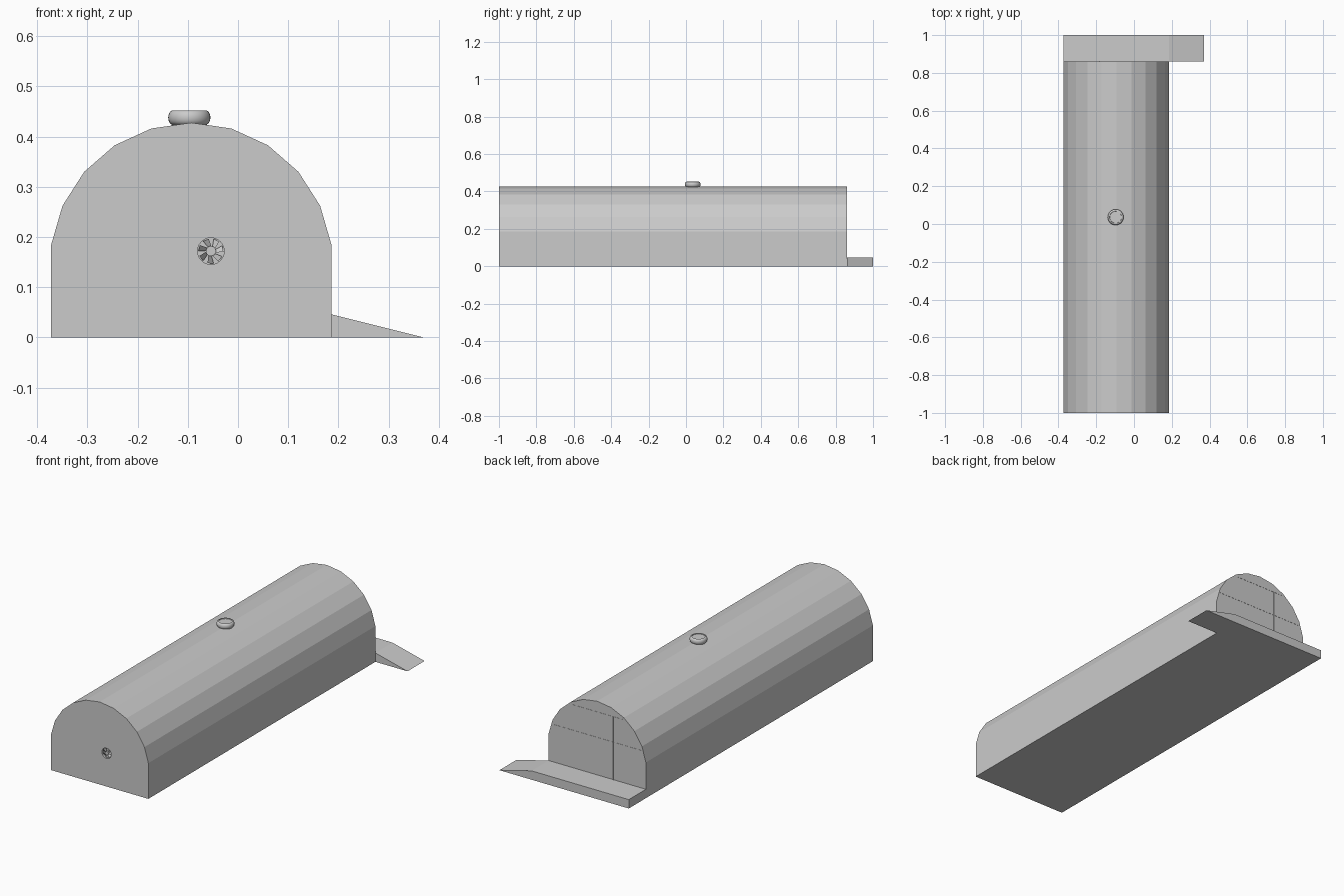
import bpy, bmesh
from math import sin, cos, pi, radians
from mathutils import Matrix, Vector

cube = bpy.data.objects.get("Cube")
if cube:
    bpy.data.objects.remove(cube, do_unlink=True)

grey = bpy.data.materials.new("light_grey")
grey.use_nodes = True
grey.diffuse_color = (0.6, 0.6, 0.6, 1)
grey.node_tree.nodes["Principled BSDF"].inputs["Base Color"].default_value = (0.6, 0.6, 0.6, 1)

MID = -0.093            # centre line of the hall
FRONT, BACK = -1.0, 0.86


def finish(name, bm):
    bmesh.ops.recalc_face_normals(bm, faces=bm.faces)
    mesh = bpy.data.meshes.new(name)
    bm.to_mesh(mesh)
    bm.free()
    mesh.materials.append(grey)
    obj = bpy.data.objects.new(name, mesh)
    bpy.context.collection.objects.link(obj)
    return obj


def extrude(name, outline, y0, y1):
    """Solid from an x-z outline, pushed from y0 to y1."""
    bm = bmesh.new()
    face = bm.faces.new([bm.verts.new((x, y0, z)) for x, z in outline])
    new = bmesh.ops.extrude_face_region(bm, geom=[face])["geom"]
    bmesh.ops.translate(bm, vec=(0, y1 - y0, 0),
                        verts=[v for v in new if isinstance(v, bmesh.types.BMVert)])
    return finish(name, bm)


def box(name, x0, x1, y0, y1, z0, z1):
    return extrude(name, [(x0, z0), (x1, z0), (x1, z1), (x0, z1)], y0, y1)


def disc(name, x, z, r, y0, y1, sides=24):
    ring = [(x + r * cos(2 * pi * i / sides), z + r * sin(2 * pi * i / sides)) for i in range(sides)]
    return extrude(name, ring, y0, y1)


def cut(obj, cutter):
    mod = obj.modifiers.new("cut", "BOOLEAN")
    mod.operation = "DIFFERENCE"
    mod.solver = "EXACT"
    mod.object = cutter
    cutter.hide_render = True
    cutter.hide_set(True)


# Arched hall
R, STEP, AXIS_Z = 0.2817, radians(16.4), 0.146
arch = [(MID + R * sin(i * STEP), AXIS_Z + R * cos(i * STEP)) for i in range(5, -6, -1)]
hall = extrude("arched_hall", [(arch[-1][0], 0), (arch[0][0], 0)] + arch, FRONT, BACK)

# Rear platform with side ramp
extrude("rear_platform_and_ramp",
        [(-0.372, 0), (0.37, 0), (0.186, 0.046), (-0.372, 0.046)], BACK, 1.0)

# Fan opening in the front wall
FX, FZ, HALF = -0.054, 0.172, 0.029
cut(hall, box("fan_cutter", FX - HALF, FX + HALF, FRONT - 0.02, FRONT + 0.02, FZ - HALF, FZ + HALF))
frame = box("fan_frame", FX - HALF, FX + HALF, FRONT, FRONT + 0.012, FZ - HALF, FZ + HALF)
cut(frame, disc("frame_cutter", FX, FZ, 0.0265, FRONT - 0.02, FRONT + 0.03))
disc("fan_hub", FX, FZ, 0.010, FRONT + 0.001, FRONT + 0.018)

# Swept, pitched fan blades
bm = bmesh.new()
for k in range(7):
    turn = 2 * pi * k / 7
    pts = [(0.009, -0.35, 0.004), (0.025, -0.05, 0.004), (0.025, 0.45, 0.014), (0.009, 0.35, 0.012)]
    bm.faces.new([bm.verts.new((FX + r * cos(turn + a), FRONT + d, FZ + r * sin(turn + a)))
                  for r, a, d in pts])
finish("fan_blades", bm)

# Screws in the frame corners
for sx in (-1, 1):
    for sz in (-1, 1):
        disc("frame_screw", FX + sx * 0.0245, FZ + sz * 0.0245, 0.0025, FRONT - 0.0005, FRONT + 0.004, 8)

# Door seams on the rear wall
for z in (0.24, 0.372):
    half = (0.279 if z < 0.25 else 0.165)
    box("door_cross_seam", MID - half + 0.02, MID + half - 0.02, BACK, BACK + 0.001, z - 0.001, z + 0.001)
box("door_upright_seam", -0.186, -0.183, BACK, BACK + 0.002, 0.046, 0.372)

# Round roof vent, turned from a profile
bm = bmesh.new()
profile = [(0, 0.42), (0.035, 0.422)]
profile += [(0.033 + 0.009 * cos(t), 0.438 + 0.014 * sin(t))
            for t in [radians(-75 + 15 * i) for i in range(12)]]
profile += [(0.032, 0.452), (0.031, 0.448), (0, 0.448)]
verts = [bm.verts.new((r, 0, z)) for r, z in profile]
edges = [bm.edges.new(pair) for pair in zip(verts, verts[1:])]
bmesh.ops.spin(bm, geom=verts + edges, cent=(0, 0, 0), axis=(0, 0, 1), angle=2 * pi, steps=32)
bmesh.ops.remove_doubles(bm, verts=bm.verts, dist=0.0001)
bmesh.ops.translate(bm, vec=(-0.097, 0.036, 0), verts=bm.verts)
vent = finish("roof_vent", bm)
bpy.ops.object.select_all(action="DESELECT")
vent.select_set(True)
bpy.context.view_layer.objects.active = vent
bpy.ops.object.shade_smooth_by_angle(angle=radians(40))
